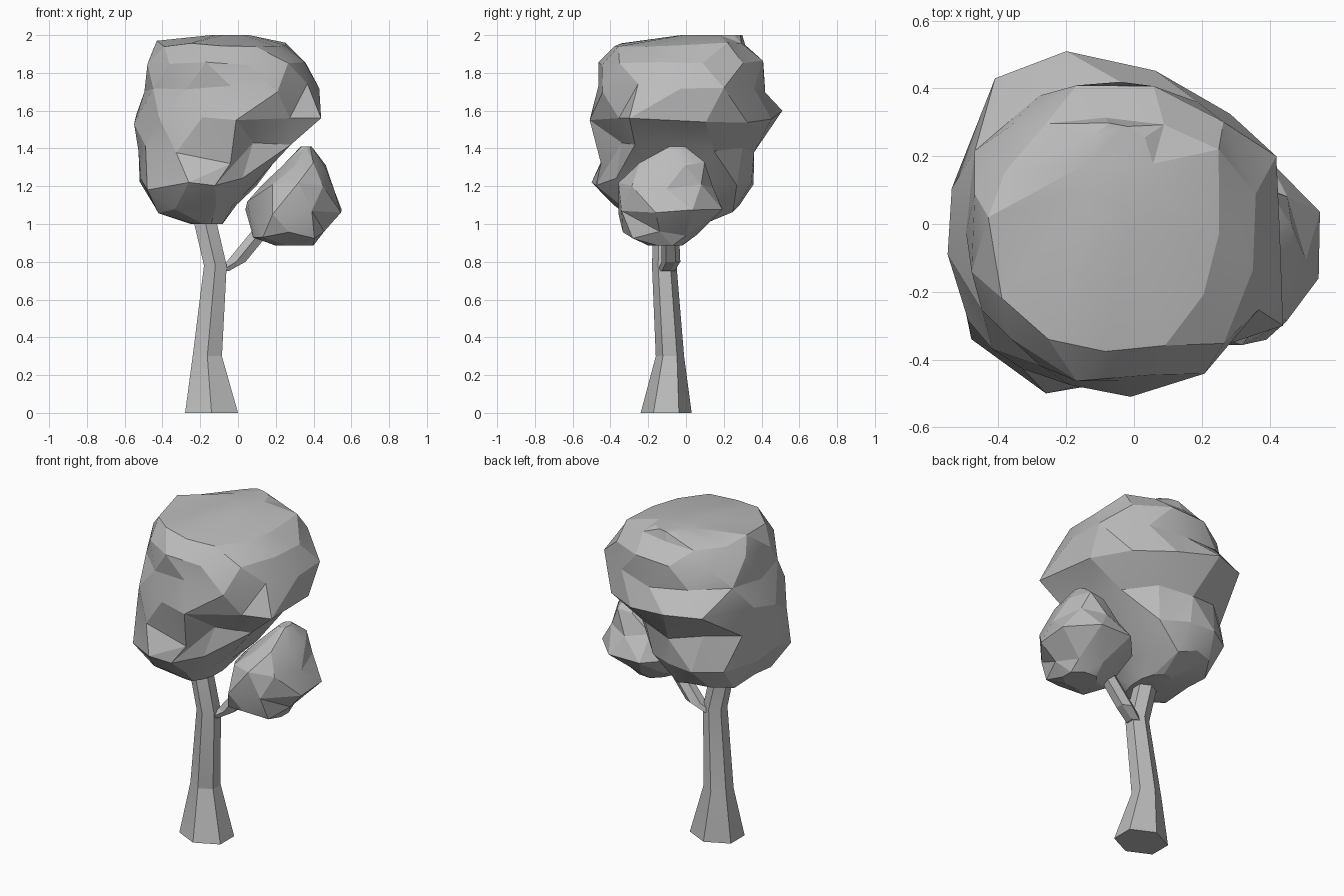
import bpy, bmesh, random
from math import cos, sin, pi
from mathutils import Vector

cube = bpy.data.objects.get("Cube")
if cube:
    bpy.data.objects.remove(cube)

grey = bpy.data.materials.new("plain_grey")
grey.use_nodes = True
colour = (0.5, 0.5, 0.5, 1)
grey.diffuse_color = colour
grey.node_tree.nodes["Principled BSDF"].inputs["Base Color"].default_value = colour


def outline(sides, turn, power):
    """Rounded polygon stretched to fill the unit square."""
    pts = []
    for k in range(sides):
        a = 2 * pi * (k + turn) / sides
        c, s = cos(a), sin(a)
        r = (abs(c) ** power + abs(s) ** power) ** (-1 / power)
        pts.append((c * r, s * r))
    mx = max(abs(p[0]) for p in pts)
    my = max(abs(p[1]) for p in pts)
    return [(x / mx, y / my) for x, y in pts]


def loft(name, rings, sides, power=2, rough=0, stagger=0, landmarks=(), seed=3):
    """Skin level rings given as (z, x0, x1, y0, y1), then pull points to landmarks."""
    rng = random.Random(seed)
    bm = bmesh.new()
    loops = []
    for i, (z, x0, x1, y0, y1) in enumerate(rings):
        loop = []
        for x, y in outline(sides, 0.5 + stagger * (i % 2), power):
            f = 1 - rng.uniform(0, rough)
            dz = rng.uniform(-rough, rough) * 0.3 if 0 < i < len(rings) - 1 else 0
            loop.append(bm.verts.new(((x0 + x1) / 2 + f * x * (x1 - x0) / 2,
                                      (y0 + y1) / 2 + f * y * (y1 - y0) / 2, z + dz)))
        loops.append(loop)
    for low, high in zip(loops, loops[1:]):
        for k in range(sides):
            n = (k + 1) % sides
            bm.faces.new((low[k], low[n], high[n], high[k]))
    bm.faces.new(loops[0][::-1])
    bm.faces.new(loops[-1])
    free = list(bm.verts)
    for mark in landmarks:
        v = min(free, key=lambda p: (p.co - Vector(mark)).length)
        v.co = mark
        free.remove(v)
    if rough:
        bmesh.ops.triangulate(bm, faces=bm.faces[:])
    bmesh.ops.recalc_face_normals(bm, faces=bm.faces[:])
    mesh = bpy.data.meshes.new(name)
    bm.to_mesh(mesh)
    bm.free()
    mesh.materials.append(grey)
    ob = bpy.data.objects.new(name, mesh)
    bpy.context.collection.objects.link(ob)
    bpy.ops.object.select_all(action='DESELECT')
    ob.select_set(True)
    bpy.context.view_layer.objects.active = ob
    bpy.ops.object.shade_smooth_by_angle(angle=0.3)
    return ob


# Trunk flaring at the foot, leaning into the left-hand fork
loft("trunk", [(0, -.28, 0, -.24, .03),
               (.3, -.24, -.085, -.16, -.01),
               (.78, -.18, -.06, -.18, -.05),
               (1.08, -.25, -.13, -.17, -.05)], 6)

# Side branch carrying the small foliage clump
loft("side_branch", [(.75, -.13, -.05, -.15, -.06),
                     (.8, -.06, .04, -.13, -.03),
                     (1.02, .12, .22, -.13, -.04)], 6)

# Large crown with ledges, spikes and an undercut on its front
loft("large_crown", [(1.0, -.25, -.08, -.25, .1),
                     (1.08, -.45, 0, -.4, .3),
                     (1.22, -.53, .12, -.5, .38),
                     (1.4, -.54, .28, -.5, .37),
                     (1.56, -.55, .42, -.5, .46),
                     (1.72, -.52, .44, -.49, .44),
                     (1.86, -.49, .38, -.47, .42),
                     (1.95, -.43, .26, -.4, .34),
                     (2.0, -.15, .06, -.03, .3)],
     12, power=2.3, rough=.08, stagger=.5, landmarks=[
         (.44, -.3, 1.56), (-.01, -.51, 1.55), (-.26, -.5, 1.22),
         (-.48, -.34, 1.18), (-.55, -.09, 1.53), (-.41, .43, 1.6),
         (-.2, .51, 1.6), (.42, .2, 1.72), (-.43, .02, 1.97),
         (.08, -.34, 1.43), (-.04, -.45, 1.32), (.28, -.27, 1.42),
         (.25, .22, 1.96)])

# Small clump on the side branch
loft("small_crown", [(.885, .2, .4, -.2, -.02),
                     (.94, .08, .46, -.34, .06),
                     (1.07, .03, .55, -.36, .2),
                     (1.2, .13, .51, -.37, .16),
                     (1.31, .23, .47, -.25, .1),
                     (1.41, .33, .39, -.1, 0)],
     8, power=2.2, rough=.07, stagger=.5, seed=8,
     landmarks=[(.545, -.16, 1.06), (.05, -.1, 1.12)])
